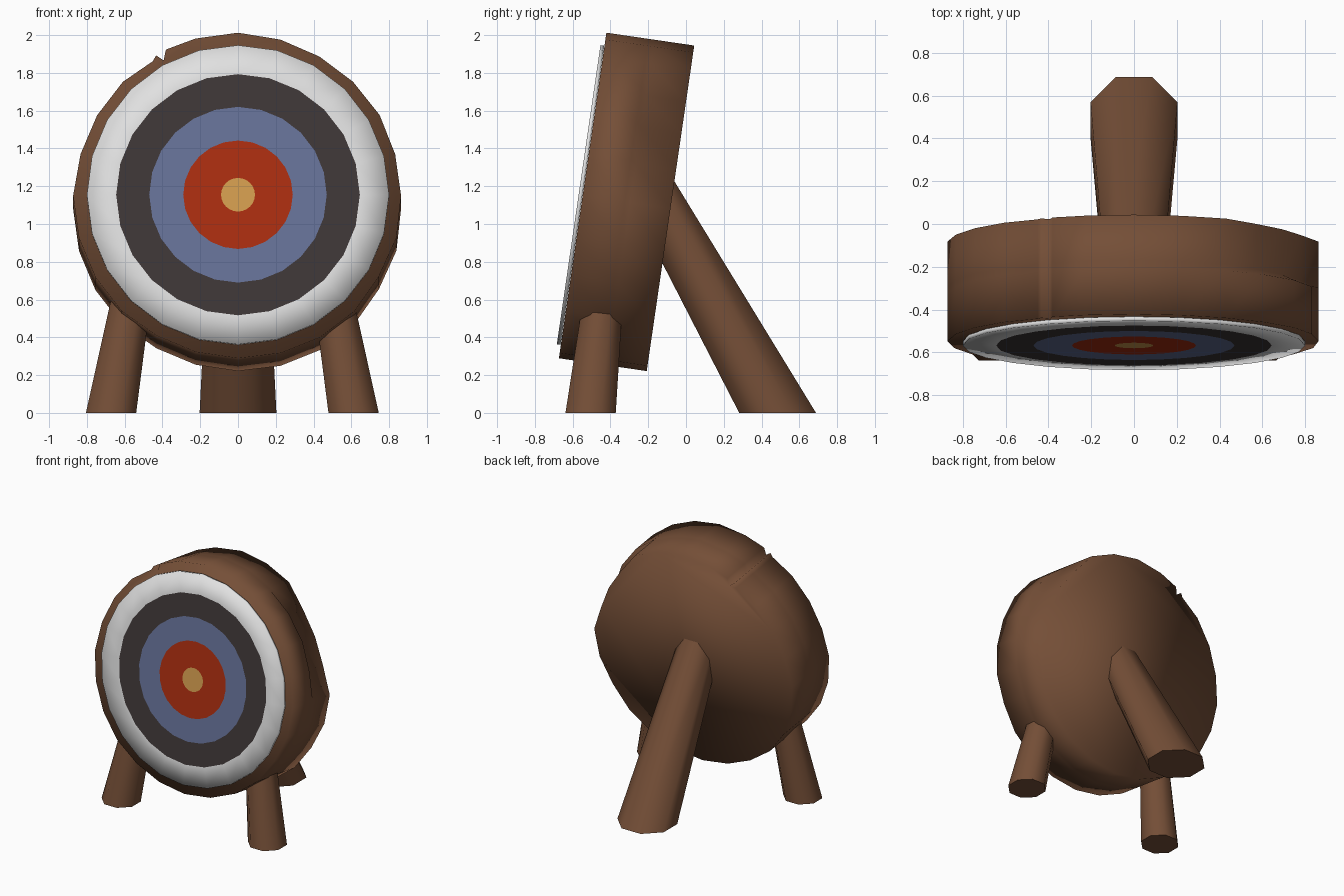
import bpy, bmesh, math, random
from mathutils import Matrix, Vector

if "Cube" in bpy.data.objects:
    bpy.data.objects.remove(bpy.data.objects["Cube"])

random.seed(4)
TILT = math.radians(8.3)
s, c = math.sin(TILT), math.cos(TILT)
X, U, N = Vector((1, 0, 0)), Vector((0, s, c)), Vector((0, -c, s))
CENTRE = Vector((0, -0.315, 1.115))


def material(name, rgb):
    m = bpy.data.materials.new(name)
    m.diffuse_color = (*rgb, 1)
    m.use_nodes = True
    m.node_tree.nodes["Principled BSDF"].inputs["Base Color"].default_value = m.diffuse_color
    return m


WOOD = material("brown wood", (0.175, 0.077, 0.038))
PAINTS = [material("white paint", (0.75, 0.75, 0.75)),
          material("charcoal paint", (0.048, 0.038, 0.038)),
          material("blue paint", (0.13, 0.165, 0.31)),
          material("red paint", (0.40, 0.026, 0.005)),
          material("yellow paint", (0.64, 0.33, 0.075))]


def on_disc(angle, radius, depth):
    """Point in the tilted frame of the target; depth grows towards the front."""
    a = math.radians(angle)
    return CENTRE + X * radius * math.cos(a) + U * radius * math.sin(a) + N * depth


def loft(name, rings, mats, ring_mats=None, cap_start=True):
    """Skin between rings of points; ring_mats gives the material of each band and the end cap."""
    bm = bmesh.new()
    vs = [[bm.verts.new(p) for p in ring] for ring in rings]
    n = len(vs[0])
    ring_mats = ring_mats or [0] * len(rings)
    for k in range(len(vs) - 1):
        for i in range(n):
            j = (i + 1) % n
            f = bm.faces.new((vs[k][i], vs[k][j], vs[k + 1][j], vs[k + 1][i]))
            f.material_index = ring_mats[k]
    if cap_start:
        bm.faces.new(vs[0][::-1])
    bm.faces.new(vs[-1]).material_index = ring_mats[-1]
    bmesh.ops.recalc_face_normals(bm, faces=bm.faces)
    me = bpy.data.meshes.new(name)
    bm.to_mesh(me)
    bm.free()
    for m in mats:
        me.materials.append(m)
    ob = bpy.data.objects.new(name, me)
    bpy.context.collection.objects.link(ob)
    for p in me.polygons:
        p.use_smooth = True
    return ob


# Log slice, with a split notch at upper left and a chipped step at upper right
angles = sorted([i * 15 for i in range(24)] + [116, 118.5, 122])
wobble = {a: random.uniform(-0.008, 0.006) for a in angles}


def log_radius(a, chipped):
    r = 0.868 + wobble[a]
    if a == 118.5:
        r = 0.825
    if a == 122:
        r = 0.85
    if chipped and 0 < a < 60:
        r -= 0.065 * math.sin(math.pi * a / 60) ** 0.6
    return r


log_rings = [[on_disc(a, log_radius(a, chip), d) for a in angles]
             for d, chip in ((-0.235, True), (-0.02, True), (0.01, False), (0.235, False))]
loft("log_slice", log_rings, [WOOD])

# Painted target face: concentric bands on a thin plate
radii = [0.80, 0.80, 0.645, 0.47, 0.29, 0.09]
face_rings = [[on_disc(i * 15, r, 0.236 if k == 0 else 0.256) + Vector((0, 0, 0.003))
               for i in range(24)] for k, r in enumerate(radii)]
loft("target_face", face_rings, PAINTS, [0, 0, 1, 2, 3, 4])


# Eight-sided tapered legs, cut level with the ground
def leg(name, foot, top, r_foot, r_top):
    rings = []
    for p, r in ((foot, r_foot), (top, r_top)):
        rings.append([Vector(p) + Vector((r * math.cos(a), r * math.sin(a), 0))
                      for a in (math.pi / 8 + i * math.pi / 4 for i in range(8))])
    ob = loft(name, rings, [WOOD])
    bpy.ops.object.select_all(action='DESELECT')
    ob.select_set(True)
    bpy.context.view_layer.objects.active = ob
    bpy.ops.object.shade_smooth_by_angle(angle=math.radians(50))


leg("front_leg_left", (-0.672, -0.505, 0), (-0.56, -0.435, 0.64), 0.144, 0.112)
leg("front_leg_right", (0.612, -0.505, 0), (0.50, -0.435, 0.64), 0.144, 0.112)
leg("back_leg", (0, 0.485, 0), (0, -0.235, 1.28), 0.22, 0.152)
